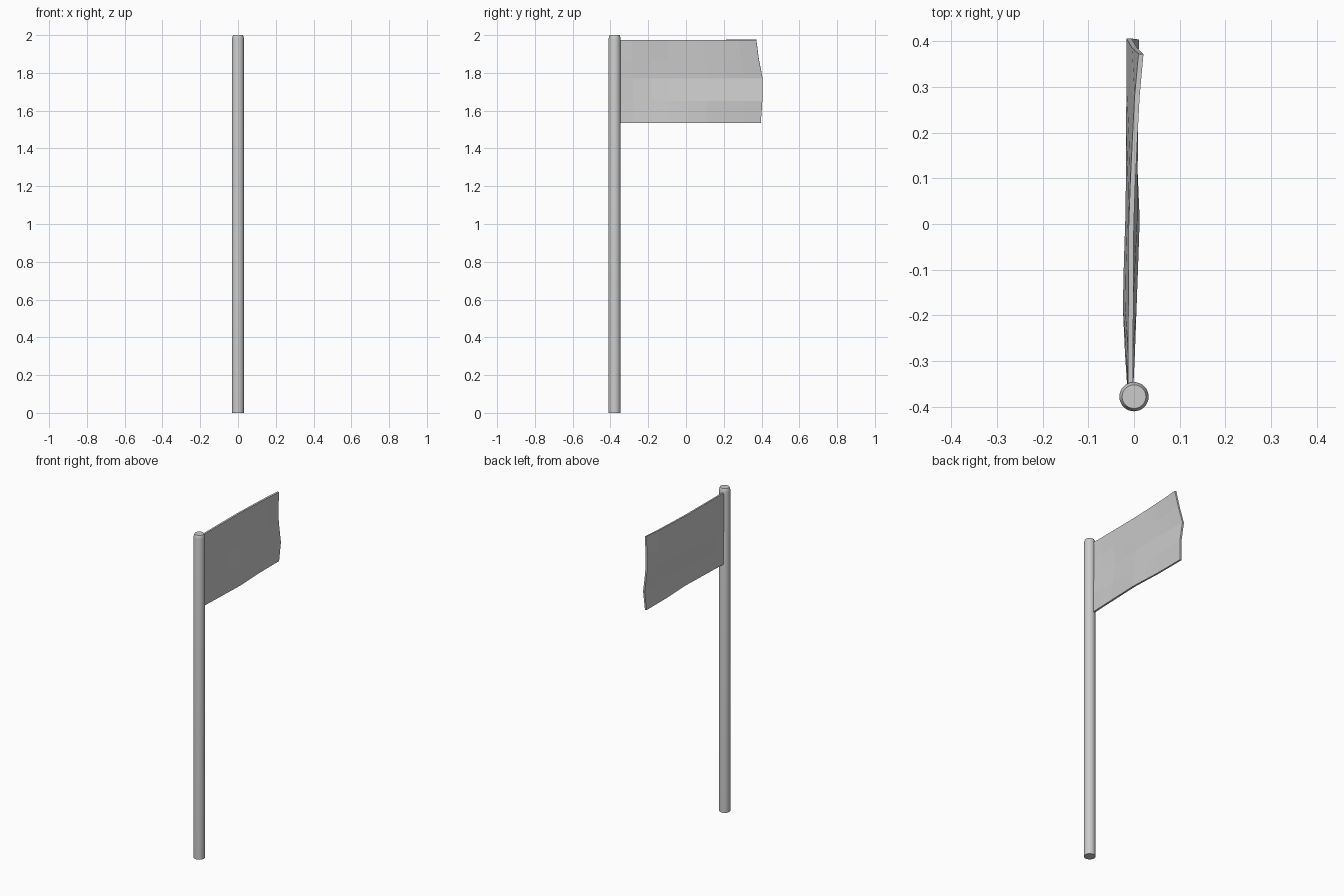
import bpy, bmesh, math

if "Cube" in bpy.data.objects:
    bpy.data.objects.remove(bpy.data.objects["Cube"])

POLE_Y, POLE_R = -0.378, 0.032


def make_object(name, bm):
    mesh = bpy.data.meshes.new(name)
    bmesh.ops.recalc_face_normals(bm, faces=bm.faces)
    bm.to_mesh(mesh)
    bm.free()
    obj = bpy.data.objects.new(name, mesh)
    bpy.context.collection.objects.link(obj)
    return obj


def interpolate(points, t):
    for (t0, a), (t1, b) in zip(points, points[1:]):
        if t <= t1:
            f = (t - t0) / (t1 - t0)
            f = f * f * (3 - 2 * f)
            return a + (b - a) * f
    return points[-1][1]


# Pole: lathed rings with a softened top edge
bm = bmesh.new()
SIDES = 32
profile = [(POLE_R, 0), (POLE_R, 1.98), (0.030, 1.991), (0.026, 2.0)]
rings = []
for r, z in profile:
    rings.append([bm.verts.new((r * math.cos(2 * math.pi * i / SIDES),
                                POLE_Y + r * math.sin(2 * math.pi * i / SIDES), z))
                  for i in range(SIDES)])
for low, high in zip(rings, rings[1:]):
    for i in range(SIDES):
        j = (i + 1) % SIDES
        bm.faces.new((low[i], low[j], high[j], high[i]))
bm.faces.new(rings[0][::-1])
bm.faces.new(rings[-1])
pole = make_object("pole", bm)
bpy.context.view_layer.objects.active = pole
pole.select_set(True)
bpy.ops.object.shade_smooth_by_angle(angle=math.radians(30))

# Flag cloth: each row has a height, a free-end position and a sideways wave
rows = [
    (1.975, 0.372, [(-0.38, -0.008), (0.0, -0.006), (0.2, 0.002), (0.4, 0.016)]),
    (1.870, 0.386, [(-0.38, -0.008), (-0.2, -0.014), (0.1, -0.008), (0.4, 0.001)]),
    (1.770, 0.406, [(-0.38, -0.008), (-0.2, -0.019), (0.1, -0.012), (0.4, -0.011)]),
    (1.650, 0.404, [(-0.38, -0.008), (-0.2, -0.008), (0.02, 0.002), (0.4, 0.005)]),
    (1.535, 0.396, [(-0.38, -0.008), (-0.2, 0.000), (0.02, 0.007), (0.2, -0.002), (0.4, -0.002)]),
]
COLS = 9
bm = bmesh.new()
grid = []
for z, end, wave in rows:
    line = []
    for c in range(COLS):
        y = POLE_Y + (end - POLE_Y) * c / (COLS - 1)
        line.append(bm.verts.new((interpolate(wave, y), y, z)))
    grid.append(line)
for a, b in zip(grid, grid[1:]):
    for c in range(COLS - 1):
        bm.faces.new((a[c], b[c], b[c + 1], a[c + 1]))
flag = make_object("flag", bm)
thick = flag.modifiers.new("thickness", 'SOLIDIFY')
thick.thickness = 0.011
thick.offset = 0
